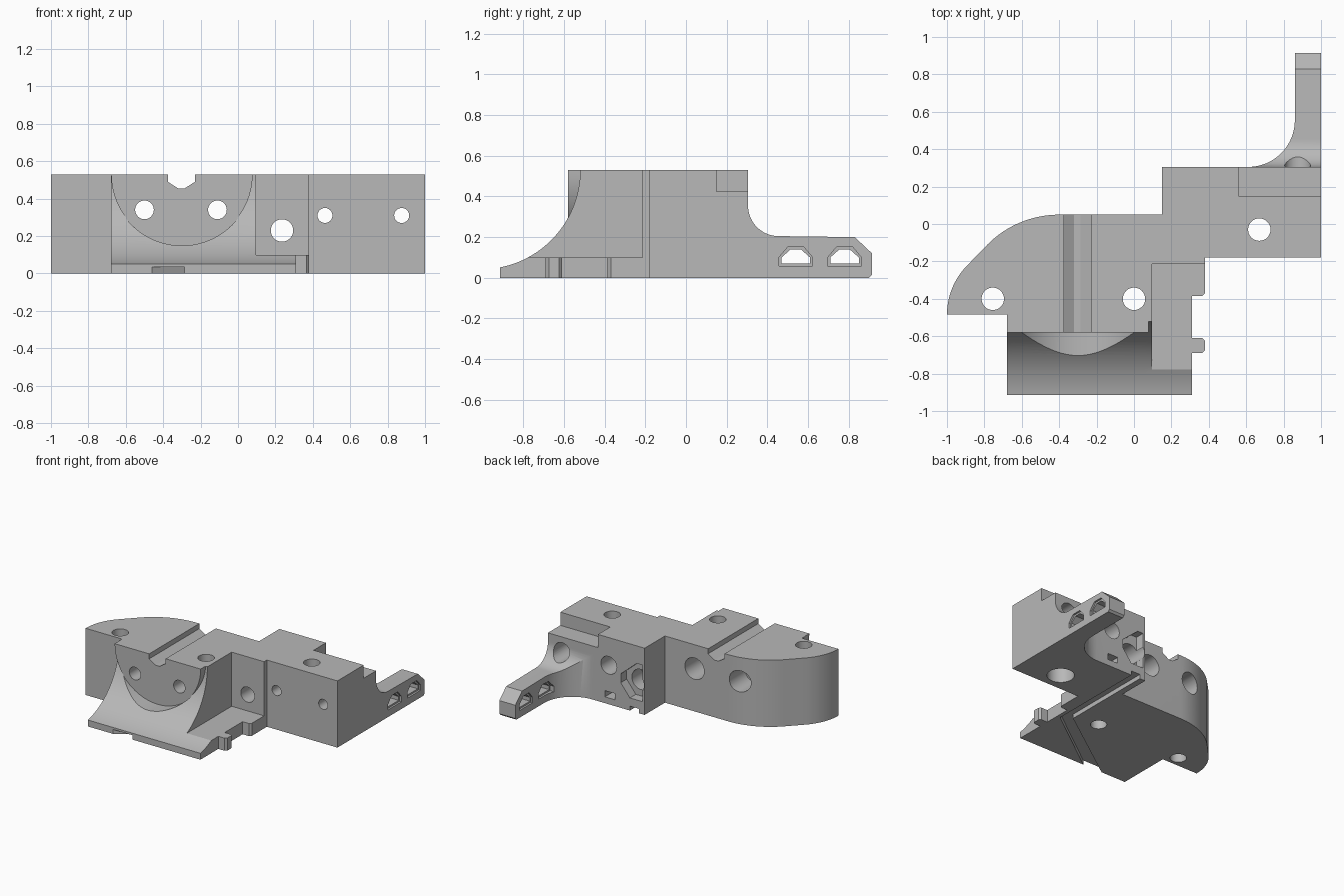
import bpy, bmesh, math

old = bpy.data.objects.get("Cube")
if old:
    bpy.data.objects.remove(old)

GREY = (0.48, 0.48, 0.48, 1)
mat = bpy.data.materials.new("plain grey")
mat.use_nodes = True
mat.diffuse_color = GREY
mat.node_tree.nodes["Principled BSDF"].inputs["Base Color"].default_value = GREY


def prism(name, axis, profile, lo, hi):
    """Extrude a 2D profile along an axis from lo to hi."""
    place = {"x": lambda a, b, t: (t, a, b),
             "y": lambda a, b, t: (a, t, b),
             "z": lambda a, b, t: (a, b, t)}[axis]
    bm = bmesh.new()
    low = [bm.verts.new(place(a, b, lo)) for a, b in profile]
    high = [bm.verts.new(place(a, b, hi)) for a, b in profile]
    bm.faces.new(low)
    bm.faces.new(high)
    n = len(profile)
    for i in range(n):
        j = (i + 1) % n
        bm.faces.new((low[i], low[j], high[j], high[i]))
    bmesh.ops.recalc_face_normals(bm, faces=bm.faces)
    mesh = bpy.data.meshes.new(name)
    bm.to_mesh(mesh)
    bm.free()
    mesh.materials.append(mat)
    ob = bpy.data.objects.new(name, mesh)
    bpy.context.collection.objects.link(ob)
    return ob


def arc(ca, cb, r, start, end, steps=16):
    angles = [math.radians(start + (end - start) * i / steps) for i in range(steps + 1)]
    return [(ca + r * math.cos(t), cb + r * math.sin(t)) for t in angles]


def rect(a0, a1, b0, b1):
    return [(a0, b0), (a1, b0), (a1, b1), (a0, b1)]


def circle(a, b, r, n=32):
    return arc(a, b, r, 0, 360 - 360 / n, n - 1)


def combine(target, tool, operation):
    mod = target.modifiers.new("combine", "BOOLEAN")
    mod.operation = operation
    mod.solver = "EXACT"
    mod.object = tool
    bpy.context.view_layer.objects.active = target
    bpy.ops.object.modifier_apply(modifier=mod.name)
    bpy.data.objects.remove(tool)


def cut(target, axis, profile, lo, hi):
    combine(target, prism("cutter", axis, profile, lo, hi), "DIFFERENCE")


TOP = 0.53

# Main block with rounded wing
plan = [(-0.68, -0.485), (0.095, -0.485), (0.095, -0.215), (0.38, -0.215),
        (0.38, -0.18), (1, -0.18), (1, 0.305), (0.15, 0.305), (0.15, 0.05)]
plan += arc(-0.4, -0.49, 0.54, 90, 135) + arc(-0.625, -0.485, 0.375, 135, 180)
body = prism("bracket_body", "z", plan, 0, TOP)

# Swept front cove, with the bowl recess and its flat back wall
sweep = arc(-1.008, TOP, 0.488, -79, 0, 28)
profile = [(-0.915, 0)] + sweep + [(-0.4, TOP), (-0.4, 0)]
cove = prism("cove", "x", profile, -0.68, 0.095)
wall = prism("bowl_wall", "y", arc(-0.3, TOP, 0.378, 180, 360, 40), -0.65, -0.4)
combine(cove, wall, "UNION")
cut(cove, "y", circle(-0.3, TOP, 0.381, 80), -1.2, -0.58)
combine(body, cove, "UNION")

# Low shelf and its side tabs
low_sweep = [p for p in sweep if p[1] < 0.1] + [(-0.777, 0.1)]
shelf_profile = [(-0.915, 0)] + low_sweep + [(-0.2, 0.1), (-0.2, 0)]
combine(body, prism("shelf", "x", shelf_profile, 0.05, 0.31), "UNION")
for y0, y1 in ((-0.69, -0.61), (-0.385, -0.2)):
    tab = [(0.28, y0), (0.365, y0), (0.38, y0 + 0.015),
           (0.38, y1 - 0.015), (0.365, y1), (0.28, y1)]
    combine(body, prism("tab", "z", tab, 0, 0.1), "UNION")

# Rear step cut in the top
cut(body, "z", rect(0.56, 1.1, 0.15, 0.4), 0.425, 0.7)

# Rear arm: plan and side profiles intersected
arm_plan = [(1, 0.2), (1, 0.915), (0.86, 0.915)]
arm_plan += arc(0.61, 0.555, 0.25, 0, -90) + [(0.61, 0.2)]
arm = prism("arm", "z", arm_plan, 0, 0.425)
side = [(0.1, 0), (0.9, 0), (0.915, 0.015), (0.915, 0.12), (0.83, 0.2)]
side += arc(0.455, 0.355, 0.15, 270, 180) + [(0.305, 0.4), (0.28, 0.42), (0.1, 0.42)]
combine(arm, prism("arm_side", "x", side, 0.3, 1.2), "INTERSECT")
combine(body, arm, "UNION")


def window(y, grow):
    half, low, high = 0.07 + grow, 0.07 - grow, 0.14 + grow
    return [(y - half, low), (y + half, low), (y + half, 0.1),
            (y + half - 0.045, high), (y - half + 0.045, high), (y - half, 0.1)]


for y in (0.54, 0.78):
    cut(body, "x", window(y, 0), 0.8, 1.1)
    cut(body, "x", window(y, 0.013), 0.985, 1.1)
    cut(body, "x", window(y, 0.013), 0.8, 0.875)

# Top groove
groove = [(-0.375, 0.7), (-0.375, 0.49), (-0.32, 0.455), (-0.285, 0.455),
          (-0.23, 0.49), (-0.23, 0.7)]
cut(body, "y", groove, -0.8, 0.2)

# Vertical bolt holes
for x, y in ((-0.755, -0.4), (0, -0.4), (0.67, -0.03)):
    cut(body, "z", circle(x, y, 0.06), -0.1, 0.7)
cut(body, "z", circle(0.67, -0.03, 0.1), -0.1, 0.15)

# Horizontal bolt holes: x, z, radius, rear bore radius, rear bore start
for x, z, r, big, start in ((-0.5, 0.34, 0.05, 0.085, -0.15),
                            (-0.11, 0.34, 0.05, 0.085, -0.15),
                            (0.235, 0.23, 0.06, 0.08, 0.1),
                            (0.465, 0.31, 0.04, 0.07, 0.12),
                            (0.875, 0.31, 0.04, 0.07, 0.12)):
    cut(body, "y", circle(x, z, r), -0.9, 0.6)
    cut(body, "y", circle(x, z, big), start, 0.6)

# Rear pocket round the middle hole, and a small slot
pocket = [(0.17, 0.1), (0.28, 0.1), (0.36, 0.2), (0.36, 0.27), (0.22, 0.39), (0.17, 0.39)]
cut(body, "y", pocket, 0.23, 0.4)
cut(body, "y", rect(0.41, 0.5, 0.05, 0.1), 0.15, 0.4)

# Underside channel with a diagonal run to the front edge
channel = [(-0.51, -0.95), (-0.335, -0.95), (0.28, -0.5), (0.28, 0.4),
           (0.2, 0.4), (0.2, -0.45)]
cut(body, "z", channel, -0.1, 0.035)

# Finish
body.data.materials.clear()
body.data.materials.append(mat)
for poly in body.data.polygons:
    poly.material_index = 0
bpy.ops.object.select_all(action="DESELECT")
body.select_set(True)
bpy.context.view_layer.objects.active = body
bpy.ops.object.shade_smooth_by_angle(angle=math.radians(25))
